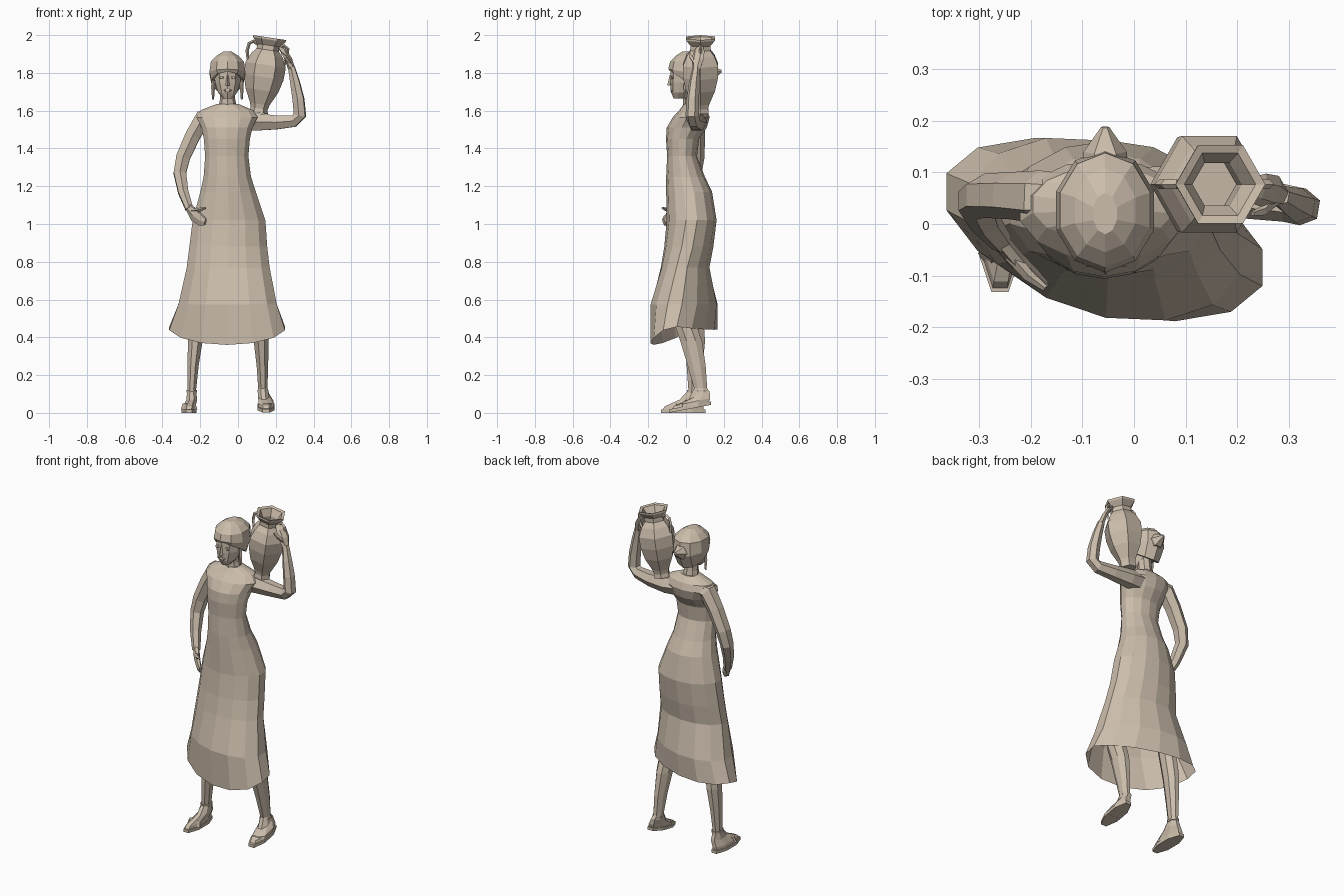
import bpy, bmesh, math
from mathutils import Vector

clay = bpy.data.materials.new("warm clay")
clay.diffuse_color = (0.60, 0.51, 0.41, 1)


def skin(name, rings, cap_first=True, cap_last=True):
    """Bridge a list of equal-length point rings into one flat-shaded object."""
    bm = bmesh.new()
    loops = [[bm.verts.new(p) for p in ring] for ring in rings]
    n = len(loops[0])
    for a, b in zip(loops, loops[1:]):
        for i in range(n):
            j = (i + 1) % n
            bm.faces.new((a[i], a[j], b[j], b[i]))
    if cap_first:
        bm.faces.new(loops[0][::-1])
    if cap_last:
        bm.faces.new(loops[-1])
    bmesh.ops.recalc_face_normals(bm, faces=bm.faces)
    me = bpy.data.meshes.new(name)
    bm.to_mesh(me)
    bm.free()
    me.materials.append(clay)
    ob = bpy.data.objects.new(name, me)
    bpy.context.collection.objects.link(ob)
    return ob


def loft(name, sections, sides=12, turn=0.0, **caps):
    """Stack ellipses (z, x0, x1, y0, y1[, shear]); z may depend on front(-1)..back(+1)."""
    rings = []
    for z, x0, x1, y0, y1, *sh in sections:
        ring = []
        for i in range(sides):
            t = 2 * math.pi * (i + turn) / sides
            c, s = math.cos(t), math.sin(t)
            dx = c * (x1 - x0) / 2
            y = (y0 + y1) / 2 + s * (y1 - y0) / 2 + (sh[0] * dx if sh else 0)
            ring.append(((x0 + x1) / 2 + dx, y, z(s) if callable(z) else z))
        rings.append(ring)
    return skin(name, rings, **caps)


def tube(name, path, sides=6):
    """Sweep (x, y, z, radius[, second radius]) points without twisting."""
    pts = [Vector(p[:3]) for p in path]
    rings, q, last = [], None, None
    for i, p in enumerate(path):
        t = (pts[min(i + 1, len(pts) - 1)] - pts[max(i - 1, 0)]).normalized()
        q = t.to_track_quat('Z', 'Y') if q is None else last.rotation_difference(t) @ q
        last = t
        a, b = p[3], p[-1]
        rings.append([pts[i] + q @ Vector((a * math.cos(k), b * math.sin(k), 0))
                      for k in (2 * math.pi * j / sides for j in range(sides))])
    return skin(name, rings)


# Dress: bodice and flared skirt, open at the uneven hem
loft("dress", [
    (lambda s: 0.46 - 0.10 * max(0, -s) - 0.02 * max(0, s), -0.372, 0.257, -0.172, 0.15, -0.24),
    (0.575, -0.322, 0.212, -0.182, 0.162, -0.19),
    (0.77, -0.277, 0.173, -0.133, 0.124, -0.08),
    (0.88, -0.263, 0.160, -0.115, 0.145, -0.04),
    (1.02, -0.245, 0.150, -0.102, 0.162),
    (1.17, -0.203, 0.098, -0.105, 0.138),
    (1.25, -0.185, 0.072, -0.105, 0.10),
    (1.36, -0.177, 0.058, -0.10, 0.058),
    (1.45, -0.184, 0.066, -0.106, 0.07),
    (1.51, -0.196, 0.080, -0.102, 0.11),
    (1.565, -0.225, 0.108, -0.07, 0.125),
    (1.603, -0.200, 0.082, -0.035, 0.112),
    (1.635, -0.115, 0.005, -0.012, 0.08),
], sides=14, turn=0.5, cap_first=False)

# Neck and face
loft("neck", [(1.60, -0.108, -0.002, -0.015, 0.08), (1.66, -0.095, -0.015, -0.015, 0.07),
              (1.74, -0.095, -0.015, -0.02, 0.06)], sides=8)
loft("face", [
    (1.665, -0.08, -0.03, -0.065, -0.01),
    (1.695, -0.108, -0.002, -0.079, 0.04),
    (1.75, -0.126, 0.016, -0.084, 0.08),
    (1.83, -0.130, 0.020, -0.082, 0.10),
], sides=10, turn=0.5)
loft("nose", [(1.732, -0.067, -0.043, -0.099, -0.07), (1.745, -0.064, -0.046, -0.097, -0.07),
              (1.79, -0.06, -0.05, -0.086, -0.07)], sides=4)
loft("lips", [(1.700, -0.07, -0.04, -0.082, -0.06), (1.708, -0.078, -0.032, -0.085, -0.06),
              (1.716, -0.07, -0.04, -0.083, -0.06)], sides=6)
for side in (-1, 1):
    x = -0.055 + side * 0.032
    loft("eye", [(1.768, x - .010, x + .010, -0.082, -0.06), (1.775, x - .016, x + .016, -0.084, -0.06),
                 (1.782, x - .010, x + .010, -0.082, -0.06)], sides=6)
    # Hanging hair strands beside the face
    x = -0.056 + side * 0.076
    tube("hair_strand", [(x, 0.0, 1.80, 0.008), (x, -0.003, 1.72, 0.010), (x, 0.0, 1.66, 0.005)], 4)

# Hair cap with a pointed bun behind
loft("hair", [
    (lambda s: 1.75 - 0.06 * s, -0.143, 0.031, -0.085, 0.105),
    (lambda s: 1.80 - 0.02 * s, -0.156, 0.044, -0.094, 0.146),
    (1.86, -0.148, 0.036, -0.084, 0.138),
    (1.89, -0.118, 0.006, -0.055, 0.108),
    (1.912, -0.080, -0.032, -0.02, 0.06),
], sides=10, turn=0.5)
tube("hair_bun", [(-0.056, 0.09, 1.80, 0.045), (-0.056, 0.14, 1.80, 0.042),
                  (-0.056, 0.188, 1.81, 0.008)], 6)

# Arm bent to the hip
tube("hip_arm", [(-0.11, 0.05, 1.57, 0.045), (-0.185, 0.052, 1.56, 0.052),
                 (-0.238, 0.055, 1.47, 0.046), (-0.290, 0.055, 1.355, 0.043),
                 (-0.308, 0.045, 1.27, 0.038), (-0.29, 0.005, 1.17, 0.031),
                 (-0.258, -0.035, 1.08, 0.023)])
tube("hip_hand", [(-0.262, -0.03, 1.09, 0.018, 0.022), (-0.228, -0.07, 1.045, 0.017, 0.038),
                  (-0.195, -0.10, 1.02, 0.014, 0.034), (-0.172, -0.118, 1.01, 0.008, 0.02)])
tube("hip_thumb", [(-0.24, -0.06, 1.07, 0.013), (-0.205, -0.10, 1.075, 0.011),
                   (-0.172, -0.125, 1.085, 0.006)], 4)

# Arm raised to steady the jar
tube("raised_arm", [(0.0, 0.05, 1.55, 0.06), (0.09, 0.06, 1.54, 0.053), (0.20, 0.055, 1.538, 0.043),
                    (0.295, 0.04, 1.545, 0.036), (0.328, 0.033, 1.575, 0.036),
                    (0.320, 0.036, 1.66, 0.034), (0.302, 0.044, 1.75, 0.028),
                    (0.283, 0.055, 1.83, 0.020)])
tube("raised_hand", [(0.284, 0.055, 1.82, 0.021, 0.018), (0.268, 0.062, 1.87, 0.034, 0.016),
                     (0.245, 0.068, 1.91, 0.032, 0.013), (0.222, 0.072, 1.935, 0.02, 0.008)])
tube("raised_thumb", [(0.275, 0.05, 1.85, 0.012), (0.25, 0.025, 1.885, 0.010),
                      (0.23, 0.02, 1.905, 0.005)], 4)

# Legs with feet and sandal soles; the forward knee has a lifted heel
loft("straight_leg", [
    (0.015, -0.298, -0.222, -0.135, 0.10), (0.035, -0.294, -0.222, -0.12, 0.102),
    (0.07, -0.276, -0.214, -0.04, 0.098), (0.12, -0.27, -0.22, 0.01, 0.08),
    (0.25, -0.270, -0.206, 0.0, 0.092), (0.38, -0.268, -0.184, -0.005, 0.105),
    (0.60, -0.25, -0.16, -0.03, 0.09)], sides=8, turn=0.5)
loft("straight_leg_sole", [(0.0, -0.303, -0.217, -0.142, 0.112), (0.018, -0.303, -0.217, -0.142, 0.112)],
     sides=8, turn=0.5)


def lift(z):
    return lambda s: z + 0.022 * (1 + s)


loft("bent_leg", [
    (lift(0.015), 0.105, 0.192, -0.085, 0.13), (lift(0.035), 0.105, 0.19, -0.07, 0.135),
    (lift(0.07), 0.104, 0.168, 0.01, 0.13), (0.13, 0.105, 0.158, 0.04, 0.115),
    (0.25, 0.096, 0.162, 0.005, 0.108), (0.38, 0.080, 0.166, -0.035, 0.09),
    (0.48, 0.073, 0.167, -0.07, 0.055), (0.62, 0.05, 0.15, -0.08, 0.03)], sides=8, turn=0.5)
loft("bent_leg_sole", [(lift(0.0), 0.10, 0.198, -0.095, 0.14), (lift(0.018), 0.10, 0.198, -0.095, 0.14)],
     sides=8, turn=0.5)

# Sandal straps around ankle and over the toes
for name, cx, tx, y in (("straight", -0.245, -0.259, 0.045), ("bent", 0.132, 0.149, 0.078)):
    loft(name + "_ankle_strap", [(z, cx - .031, cx + .031, y - .042, y + .042) for z in (0.108, 0.12)],
         sides=8, turn=0.5)
    loft(name + "_toe_strap", [(0.018, tx - .044, tx + .044, y - .135, y - .07),
                               (0.05, tx - .034, tx + .034, y - .12, y - .07)], sides=6)

# Six-sided jar with hollow mouth, tilted on the shoulder, and its two handles
profile = [(-0.012, 0.05), (0.012, 0.046), (0.035, 0.052), (0.11, 0.088), (0.18, 0.106), (0.245, 0.108),
           (0.295, 0.085), (0.325, 0.060), (0.350, 0.060), (0.380, 0.087), (0.391, 0.088),
           (0.386, 0.070), (0.345, 0.048), (0.28, 0.048)]
jar_parts = [loft("jar", [(h, -r, r, -r, r) for h, r in profile], sides=6)]
for s in (-1, 1):
    jar_parts.append(tube("jar_handle", [
        (s * 0.055, 0, 0.345, 0.008), (s * 0.082, 0, 0.36, 0.009), (s * 0.103, 0, 0.345, 0.009),
        (s * 0.108, 0, 0.305, 0.009), (s * 0.096, 0, 0.26, 0.008)], 4))
for part in jar_parts:
    part.location = (0.11, 0.077, 1.60)
    part.rotation_euler = (0, math.radians(8.5), 0)
